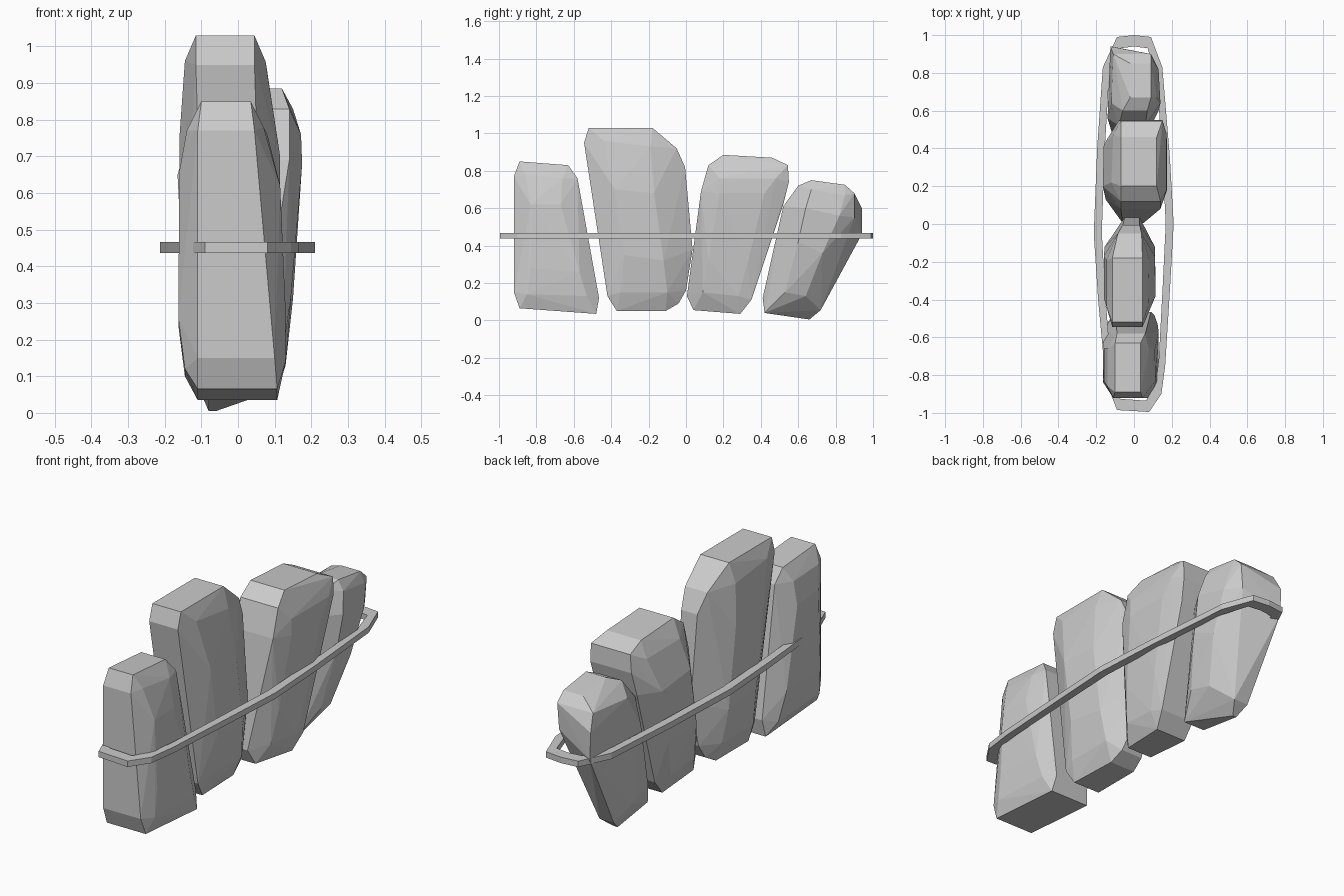
import bpy, bmesh


def finish(name, bm):
    bmesh.ops.recalc_face_normals(bm, faces=bm.faces)
    mesh = bpy.data.meshes.new(name)
    bm.to_mesh(mesh)
    bm.free()
    ob = bpy.data.objects.new(name, mesh)
    bpy.context.collection.objects.link(ob)
    return ob


def stone(name, rim, left, right):
    """Faceted slab: rim points are (y, z, x_left, x_right);
    left / right cheeks are (x, y, z) points of the bulging flat sides."""
    bm = bmesh.new()
    for y, z, xa, xb in rim:
        bm.verts.new((xa, y, z))
        bm.verts.new((xb, y, z))
    for p in left + right:
        bm.verts.new(p)
    res = bmesh.ops.convex_hull(bm, input=bm.verts[:])
    loose = [v for v in bm.verts if not v.link_faces]
    bmesh.ops.delete(bm, geom=loose, context='VERTS')
    bmesh.ops.dissolve_limit(bm, angle_limit=0.03, verts=bm.verts[:], edges=bm.edges[:])
    return finish(name, bm)


# Front stone
stone("front_stone",
      [(-.92, .15, -.11, .10), (-.89, .065, -.11, .107), (-.48, .035, -.11, .107),
       (-.465, .12, -.10, .09), (-.58, .76, -.09, .06), (-.63, .83, -.10, .035),
       (-.89, .85, -.10, .035), (-.92, .77, -.11, .045)],
      [(-.145, -.86, .12), (-.145, -.53, .10), (-.163, -.84, .26), (-.163, -.57, .24),
       (-.16, -.83, .66), (-.16, -.66, .64), (-.14, -.86, .77), (-.14, -.66, .76)],
      [(.13, -.85, .14), (.125, -.53, .13), (.13, -.83, .28), (.13, -.57, .26),
       (.115, -.83, .62), (.11, -.67, .62), (.07, -.86, .78), (.08, -.66, .76)])

# Tallest stone
stone("tall_stone",
      [(-.42, .13, -.09, .07), (-.37, .05, -.09, .06), (-.11, .05, -.09, .05),
       (-.04, .09, -.08, .04), (0, .16, -.07, .03), (.035, .38, -.05, .03),
       (-.005, .82, -.06, .03), (-.05, .92, -.085, .04), (-.18, 1.03, -.115, .045),
       (-.52, 1.03, -.115, .045), (-.545, .95, -.115, .045)],
      [(-.13, -.35, .15), (-.13, -.10, .15), (-.155, -.34, .35), (-.155, -.12, .32),
       (-.16, -.39, .75), (-.16, -.17, .72), (-.145, -.44, .96), (-.145, -.19, .93)],
      [(.09, -.35, .15), (.09, -.10, .15), (.115, -.33, .35), (.11, -.12, .32),
       (.115, -.38, .70), (.11, -.17, .68), (.075, -.44, .96), (.08, -.19, .93)])

# Leaning stone
stone("leaning_stone",
      [(.005, .13, -.06, .05), (.04, .055, -.07, .07), (.29, .035, -.07, .10),
       (.35, .11, -.07, .12), (.52, .62, -.09, .14), (.55, .74, -.08, .15),
       (.545, .83, -.07, .15), (.46, .87, -.07, .12), (.20, .885, -.07, .12),
       (.12, .83, -.07, .14), (.08, .69, -.07, .14), (.035, .3, -.06, .08)],
      [(-.11, .09, .15), (-.11, .28, .13), (-.15, .13, .35), (-.14, .34, .33),
       (-.165, .20, .65), (-.16, .42, .62), (-.12, .22, .80), (-.11, .47, .79)],
      [(.12, .09, .15), (.13, .28, .13), (.145, .12, .32), (.15, .33, .31),
       (.175, .18, .68), (.175, .42, .68), (.172, .18, .76), (.172, .48, .76)])

# Small twisted stone at the back
stone("back_stone",
      [(.41, .12, -.07, .02), (.42, .04, -.08, .04), (.66, .005, -.08, -.06),
       (.72, .055, -.10, -.02), (.52, .61, -.08, .06), (.60, .72, -.06, .07),
       (.67, .75, -.02, .09), (.85, .725, -.02, .09), (.90, .68, -.09, .09)],
      [(-.11, .46, .15), (-.13, .62, .12), (-.14, .56, .50), (-.12, .94, .46),
       (-.125, .94, .60), (-.11, .90, .68), (-.12, .64, .66)],
      [(.09, .53, .15), (.07, .64, .13), (.13, .60, .42), (.12, .73, .36),
       (.14, .64, .60), (.13, .82, .56), (.12, .67, .70), (.11, .85, .67),
       (.08, .90, .55)])

# Flat band around all the stones
outer = [(0, 1.0), (.09, .99), (.15, .83), (.19, .35), (.21, 0), (.19, -.35), (.165, -.75),
         (.145, -.9), (.08, -.995), (-.09, -.985), (-.15, -.83), (-.19, -.4), (-.213, -.05),
         (-.195, .4), (-.165, .83), (-.09, .99)]
bm = bmesh.new()
loops = []
for sx, sy, z in ((1, 1, .437), (1, 1, .467), (.8, .94, .467), (.8, .94, .437)):
    loops.append([bm.verts.new((x * sx, y * sy, z)) for x, y in outer])
n = len(outer)
for k in range(4):
    a, b = loops[k], loops[(k + 1) % 4]
    for i in range(n):
        j = (i + 1) % n
        bm.faces.new((a[i], a[j], b[j], b[i]))
finish("band", bm)
